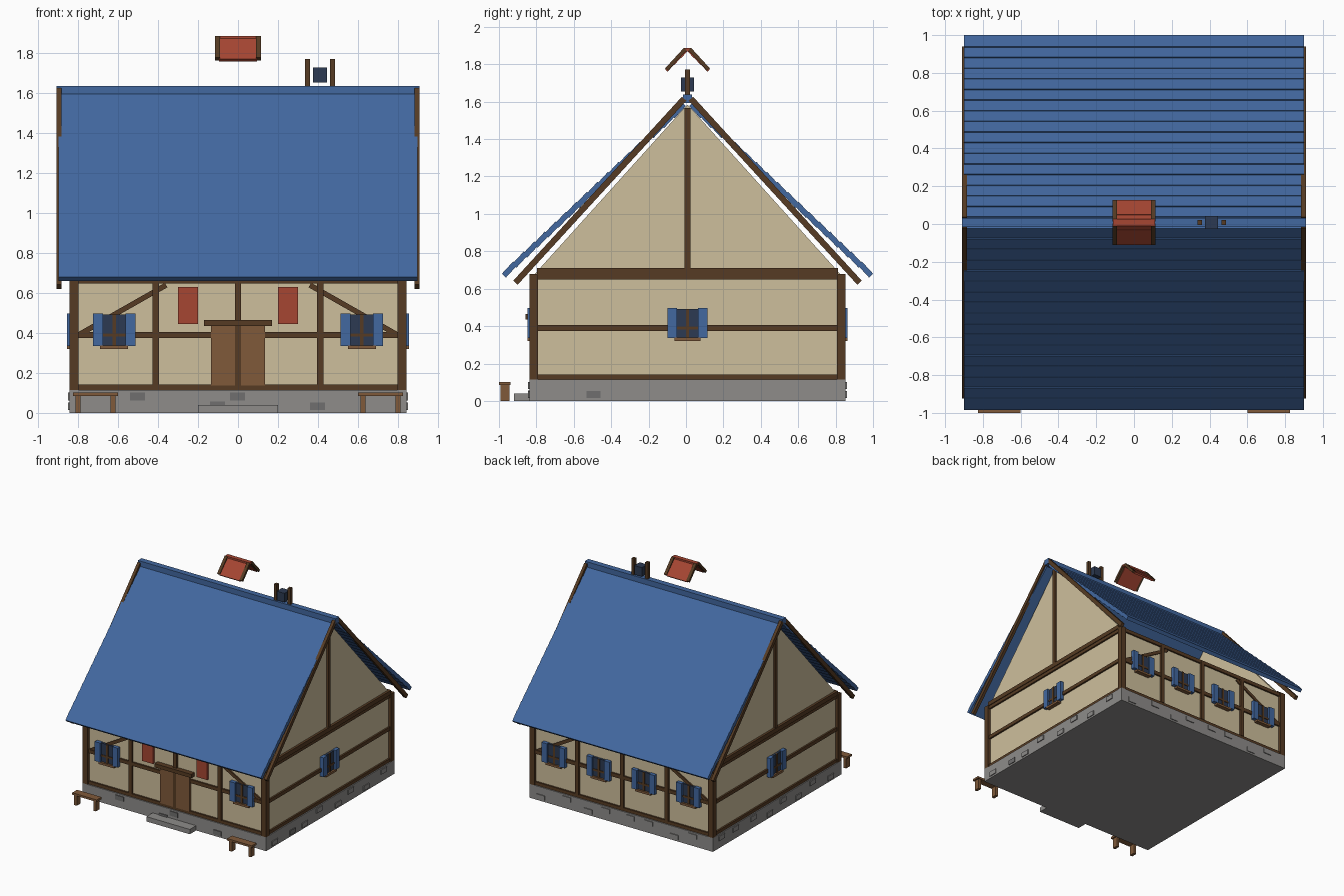
import bpy, bmesh, math, random
from mathutils import Matrix, Vector

if "Cube" in bpy.data.objects:
    bpy.data.objects.remove(bpy.data.objects["Cube"])

random.seed(4)
OY = 0.008   # whole house sits slightly behind the benches


def mat(name, r, g, b):
    lin = [((c / 255 + 0.055) / 1.055) ** 2.4 for c in (r, g, b)]
    m = bpy.data.materials.new(name)
    m.diffuse_color = (*lin, 1)
    m.use_nodes = True
    m.node_tree.nodes["Principled BSDF"].inputs["Base Color"].default_value = m.diffuse_color
    return m


BLUE = mat("roof blue", 66, 104, 160)
RED = mat("brick red", 166, 70, 50)
TIMBER = mat("dark timber", 86, 59, 35)
WOOD = mat("light wood", 128, 90, 58)
PLASTER = mat("cream plaster", 206, 191, 156)
STONE = mat("grey stone", 142, 140, 138)
DARKSTONE = mat("dark stone", 112, 111, 110)
GLASS = mat("navy glass", 44, 58, 82)


def finish(name, bm, material):
    me = bpy.data.meshes.new(name)
    bm.to_mesh(me)
    bm.free()
    me.materials.append(material)
    ob = bpy.data.objects.new(name, me)
    ob.location.y = OY
    bpy.context.collection.objects.link(ob)
    return ob


def boxes(name, material, items):
    """items: (centre, size, optional rotation matrix)"""
    bm = bmesh.new()
    for it in items:
        rot = it[2] if len(it) > 2 else Matrix.Identity(4)
        m = Matrix.Translation(it[0]) @ rot @ Matrix.Diagonal((*it[1], 1))
        bmesh.ops.create_cube(bm, size=1, matrix=m)
    return finish(name, bm, material)


def span(x0, x1, y0, y1, z0, z1):
    return (((x0 + x1) / 2, (y0 + y1) / 2, (z0 + z1) / 2), (x1 - x0, y1 - y0, z1 - z0))


def bar(p, q, x, wx, t):
    """bar in the y-z plane from p to q"""
    dy, dz = q[0] - p[0], q[1] - p[1]
    c = (x, (p[0] + q[0]) / 2, (p[1] + q[1]) / 2)
    return (c, (wx, math.hypot(dy, dz), t), Matrix.Rotation(math.atan2(dz, dy), 4, 'X'))


def facade(side):
    """maps wall coordinates (along, out, up) onto one of the four sides"""
    ang = {"front": 0, "right": 90, "back": 180, "left": 270}[side]
    return Matrix.Rotation(math.radians(ang), 4, 'Z')


def on_wall(side, u0, u1, d0, d1, z0, z1, roll=0):
    r = facade(side)
    c, s = span(u0, u1, -d1, -d0, z0, z1)
    return (r @ Vector(c), s, r @ Matrix.Rotation(roll, 4, 'Y'))


SIDES = ("front", "right", "back", "left")

# foundation with proud stones
boxes("foundation", STONE, [span(-.845, .845, -.845, .845, 0, .115)])
light = []
dark = [on_wall("front", x, x + .075, .84, .852, z, z + .038)
        for x, z in ((-.54, .063), (-.14, .018), (-.04, .063), (.36, .015))]
dark.append(on_wall("right", -.54, -.465, .84, .852, .015, .053))
for s in SIDES[1:]:
    for i in range(8):
        u = -.72 + i * .2 + random.uniform(-.03, .03)
        z = random.choice((.015, .063))
        if not (s == "right" and i == 1):
            light.append(on_wall(s, u - .037, u + .037, .84, .852, z, z + .038))
boxes("foundation_stones", STONE, light)
boxes("dark_foundation_stones", DARKSTONE, dark)
boxes("door_step", STONE, [span(-.2, .2, -.928, -.84, 0, .04)])

# plaster walls and gables
boxes("walls", PLASTER, [span(-.822, .822, -.822, .822, .115, .675)])
for sx, nm in ((1, "right"), (-1, "left")):
    bm = bmesh.new()
    f = bm.faces.new([bm.verts.new((sx * .795, y, z)) for y, z in ((-.82, .675), (.82, .675), (0, 1.585))])
    ext = bmesh.ops.extrude_face_region(bm, geom=[f])["geom"]
    bmesh.ops.translate(bm, vec=(sx * .027, 0, 0), verts=[v for v in ext if isinstance(v, bmesh.types.BMVert)])
    bmesh.ops.recalc_face_normals(bm, faces=bm.faces)
    finish(nm + "_gable", bm, PLASTER)

# timber frame
boxes("corner_posts", TIMBER, [((sx * .822, sy * .822, .3975), (.046, .046, .565))
                               for sx in (-1, 1) for sy in (-1, 1)])
rails, posts, braces = [], [], []
for s in SIDES:
    for z0, z1 in ((.112, .142), (.375, .405), (.648, .678)):
        rails.append(on_wall(s, -.82, .82, .81, .836, z0, z1))
    if s in ("front", "back"):
        posts += [on_wall(s, x - .016, x + .016, .81, .84, .14, .66) for x in (-.412, 0, .412)]
        for k in (-1, 1):
            braces.append(on_wall(s, k * .58 - .253, k * .58 + .253, .81, .832,
                                  .502, .528, k * math.atan2(.25, .44)))
    else:
        rails.append(on_wall(s, -.805, .805, .8, .842, .675, .71))
        posts.append(on_wall(s, -.015, .015, .81, .838, .68, 1.565))
boxes("wall_rails", TIMBER, rails)
boxes("wall_posts", TIMBER, posts)
boxes("diagonal_braces", TIMBER, braces)

# windows with shutters
wins = [("front", -.62), ("front", .62), ("right", 0), ("left", 0)]
wins += [("back", x) for x in (-.62, -.207, .207, .62)]
glass, frames, shutters, sills = [], [], [], []
for s, u in wins:
    glass.append(on_wall(s, u - .056, u + .056, .81, .84, .335, .492))
    frames += [on_wall(s, u - .009, u + .009, .83, .846, .335, .492),
               on_wall(s, u - .056, u + .056, .83, .844, .382, .398)]
    sills.append(on_wall(s, u - .07, u + .07, .815, .856, .32, .338))
    for k in (-1, 1):
        c = u + k * .081
        shutters.append(on_wall(s, c - .025, c + .025, .825, .856, .336, .497))
boxes("window_glass", GLASS, glass)
boxes("window_bars", TIMBER, frames)
boxes("window_sills", WOOD, sills)
boxes("shutters", BLUE, shutters)

# double door, lintel and banners
boxes("door_leaves", WOOD, [on_wall("front", a, a + .121, .81, .842, .138, .44) for a in (-.136, .015)])
boxes("door_lintel", TIMBER, [on_wall("front", -.17, .17, .81, .865, .435, .466)])
boxes("banners", RED, [on_wall("front", k * .25 - .05, k * .25 + .05, .82, .842, .445, .63) for k in (-1, 1)])

# main roof: plank courses, barge boards and ridge
TILT = math.radians(47.4)
planks, barge = [], []
for sy in (-1, 1):
    rot = Matrix.Rotation(-sy * TILT, 4, 'X')
    for i in range(17):
        planks.append(((0, sy * (.951 - i * .0563), .703 + i * .0532), (1.8, .09, .03), rot))
    for sx in (-1, 1):
        barge.append(bar((sy * .92, .632), (sy * .018, 1.616), sx * .8975, .025, .032))
boxes("roof_planks", BLUE, planks)
boxes("barge_boards", TIMBER, barge)
boxes("roof_ridge", BLUE, [span(-.91, .91, -.024, .024, 1.592, 1.638)])

# small floating red canopy above the ridge
planks, barge = [], []
for sy in (-1, 1):
    rot = Matrix.Rotation(-sy * TILT, 4, 'X')
    for i in range(3):
        planks.append(((0, sy * (.092 - i * .036), 1.788 + i * .036), (.19, .06, .016), rot))
    for sx in (-1, 1):
        barge.append(bar((sy * .112, 1.772), (sy * .012, 1.881), sx * .1025, .025, .02))
boxes("canopy_planks", RED, planks)
boxes("canopy_barge_boards", TIMBER, barge)
boxes("canopy_ridge", RED, [span(-.112, .112, -.018, .018, 1.868, 1.888)])

# ridge bell block between two posts
boxes("bell_block", GLASS, [span(.376, .446, -.035, .035, 1.655, 1.73)])
boxes("bell_posts", TIMBER, [span(x, x + .025, -.014, .014, 1.62, 1.772) for x in (.336, .462)])

# benches
for k, nm in ((-1, "left"), (1, "right")):
    c = k * .714
    parts = [span(c - .113, c + .113, -1.008, -.945, .085, .102)]
    parts += [span(c + d - .012, c + d + .012, -1.0, -.952, 0, .085) for d in (-.088, .088)]
    boxes(nm + "_bench", WOOD, parts)
